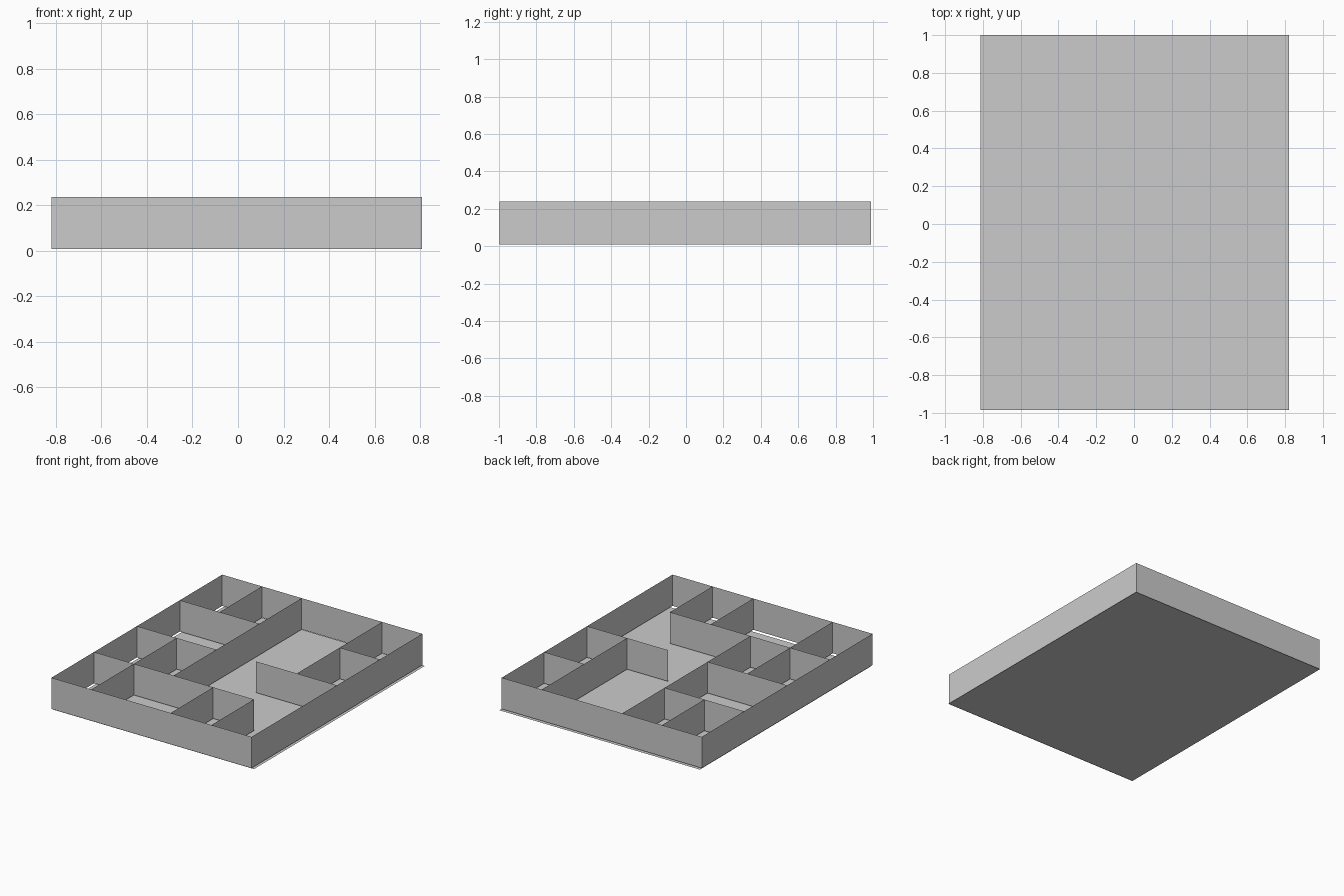
import bpy, bmesh

if "Cube" in bpy.data.objects:
    bpy.data.objects.remove(bpy.data.objects["Cube"])

# Grid lines of the 5 x 4 cell layout, and wall heights
X = [-0.82, -0.496, -0.173, 0.15, 0.482, 0.808]
Y = [-0.997, -0.502, -0.004, 0.495, 0.988]
Z0, Z1 = 0.008, 0.238


def sheet(name, quads):
    """One object made of flat rectangular panels."""
    bm = bmesh.new()
    for q in quads:
        bm.faces.new([bm.verts.new(p) for p in q])
    me = bpy.data.meshes.new(name)
    bm.to_mesh(me)
    bm.free()
    ob = bpy.data.objects.new(name, me)
    bpy.context.collection.objects.link(ob)
    return ob


def walls(name, runs):
    """Upright panels; each run (i0, j0, i1, j1) is split at every cell."""
    quads = []
    for i0, j0, i1, j1 in runs:
        n = max(i1 - i0, j1 - j0)
        di, dj = (i1 - i0) // n, (j1 - j0) // n
        for k in range(n):
            a = (X[i0 + di * k], Y[j0 + dj * k])
            b = (X[i0 + di * (k + 1)], Y[j0 + dj * (k + 1)])
            quads.append([(*a, Z0), (*b, Z0), (*b, Z1), (*a, Z1)])
    return sheet(name, quads)


# Floor sheet
sheet("floor", [[(-0.813, -0.985, 0), (0.82, -0.985, 0),
                 (0.82, 1.0, 0), (-0.813, 1.0, 0)]])

# Outer walls
walls("front_wall", [(0, 0, 5, 0)])
walls("back_wall", [(0, 4, 5, 4)])
walls("left_wall", [(0, 0, 0, 4)])
walls("right_wall", [(5, 0, 5, 4)])

# Inner partitions running front to back
walls("lengthwise_partitions", [
    (1, 0, 1, 2), (1, 3, 1, 4), (2, 1, 2, 4),
    (3, 0, 3, 1), (4, 0, 4, 1), (4, 2, 4, 4)])

# Inner partitions running side to side
walls("crosswise_partitions", [
    (0, 1, 4, 1), (0, 2, 2, 2), (3, 2, 5, 2),
    (0, 3, 2, 3), (4, 3, 5, 3)])
